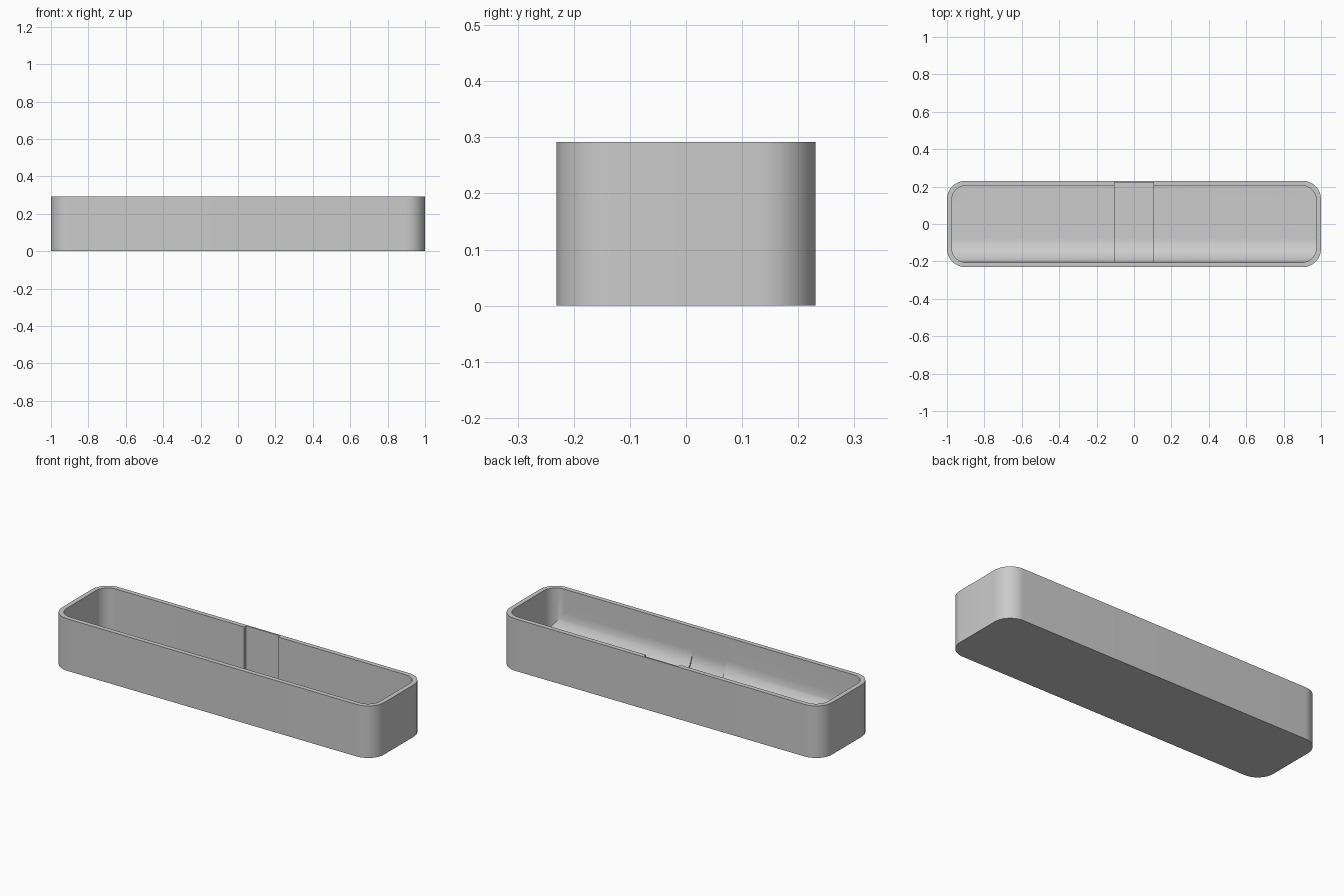
import bpy
import bmesh
from math import pi, sin, cos, radians
from mathutils import Vector

cube = bpy.data.objects.get("Cube")
if cube:
    bpy.data.objects.remove(cube, do_unlink=True)

HEIGHT = 0.292
FLOOR = 0.03
HALF_Y = 0.231
WALL = 0.026
INNER_Y = HALF_Y - WALL

grey = bpy.data.materials.new("plain grey")
grey.use_nodes = True
grey.diffuse_color = (0.6, 0.6, 0.6, 1)
grey.node_tree.nodes["Principled BSDF"].inputs["Base Color"].default_value = (0.6, 0.6, 0.6, 1)


def arc(cx, cy, r, start, end, steps):
    """Points of a circular arc, angles in degrees."""
    angles = [radians(start + (end - start) * i / steps) for i in range(steps + 1)]
    return [(cx + r * cos(a), cy + r * sin(a)) for a in angles]


def prism(name, points, offset):
    """Extrude a closed loop of 3D points along an offset."""
    bm = bmesh.new()
    face = bm.faces.new([bm.verts.new(p) for p in points])
    result = bmesh.ops.extrude_face_region(bm, geom=[face])
    top = [v for v in result["geom"] if isinstance(v, bmesh.types.BMVert)]
    bmesh.ops.translate(bm, verts=top, vec=Vector(offset))
    bmesh.ops.recalc_face_normals(bm, faces=bm.faces)
    mesh = bpy.data.meshes.new(name)
    bm.to_mesh(mesh)
    bm.free()
    mesh.materials.append(grey)
    obj = bpy.data.objects.new(name, mesh)
    bpy.context.collection.objects.link(obj)
    return obj


def rounded_block(name, hx, hy, r, z0, z1):
    pts = []
    for i, (sx, sy) in enumerate([(1, 1), (-1, 1), (-1, -1), (1, -1)]):
        pts += arc(sx * (hx - r), sy * (hy - r), r, 90 * i, 90 * i + 90, 12)
    return prism(name, [(x, y, z0) for x, y in pts], (0, 0, z1 - z0))


def scoop_block(name, half_x, back, floor, r):
    """Side profile with a curved front lower edge, extruded sideways."""
    front = -INNER_Y
    pts = arc(front + r, floor + r, r, 180, 270, 16)
    pts += [(back, floor), (back, 0.4), (front, 0.4)]
    return prism(name, [(-half_x, y, z) for y, z in pts], (2 * half_x, 0, 0))


def combine(target, tool, operation):
    mod = target.modifiers.new(operation, "BOOLEAN")
    mod.operation = operation
    mod.solver = "EXACT"
    mod.object = tool
    bpy.context.view_layer.objects.active = target
    bpy.ops.object.modifier_apply(modifier=mod.name)
    bpy.data.objects.remove(tool, do_unlink=True)


# Outer body
tray = rounded_block("tray", 1, HALF_Y, 0.1, 0, HEIGHT)

# Hollow with a curved scoop along the front
cavity = rounded_block("cavity", 1 - WALL, INNER_Y, 0.075, FLOOR - 0.01, 0.38)
combine(cavity, scoop_block("scoop", 1.2, 0.3, FLOOR, 0.13), "INTERSECT")
combine(tray, cavity, "DIFFERENCE")

# Shallow channel across the floor and up the back wall
channel = scoop_block("channel", 0.105, 0.222, FLOOR - 0.014, 0.13)
combine(tray, channel, "DIFFERENCE")

# Smooth rounded walls, sharp rims
bpy.ops.object.select_all(action="DESELECT")
tray.select_set(True)
bpy.context.view_layer.objects.active = tray
bpy.ops.object.shade_smooth_by_angle(angle=radians(30))
